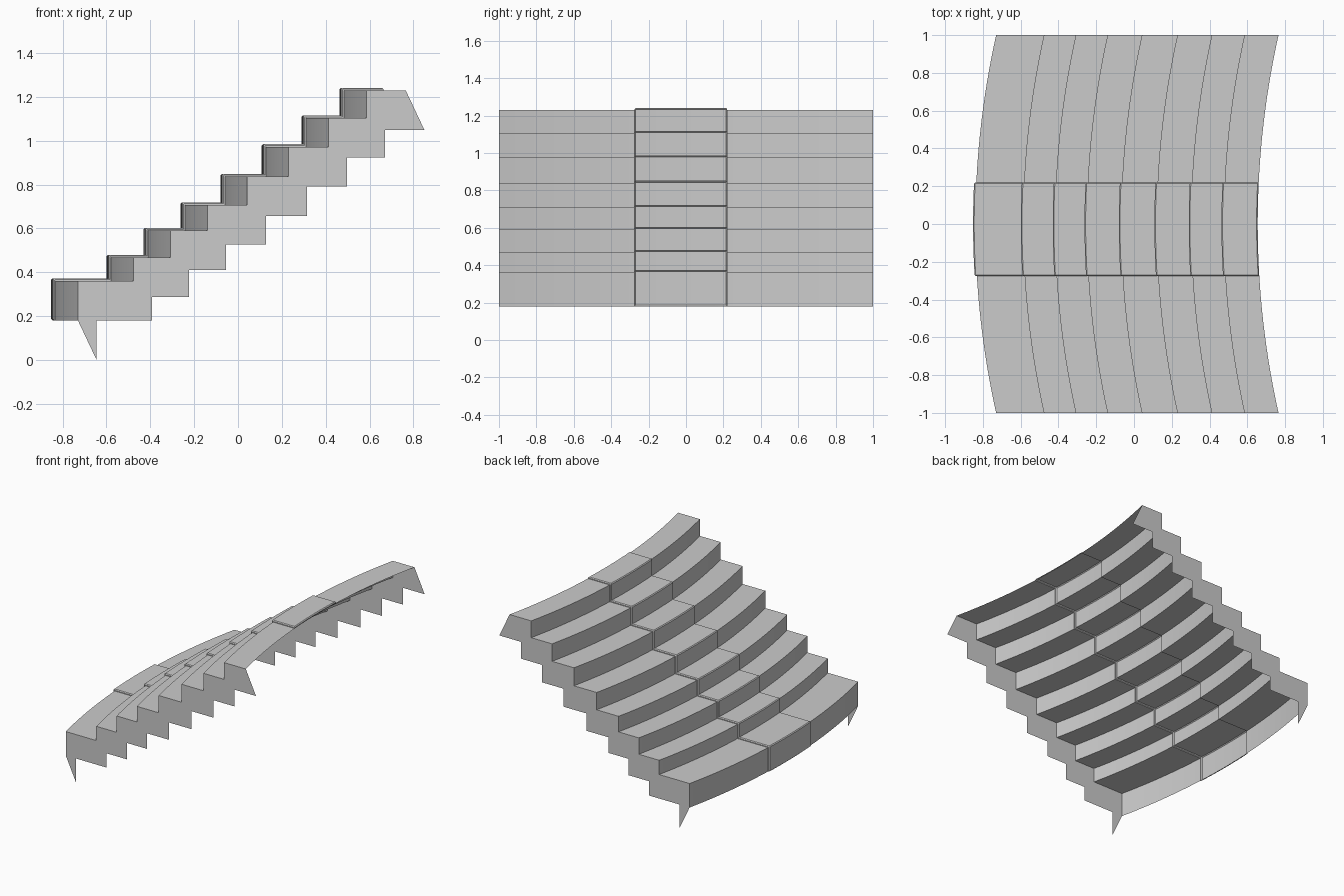
import bpy
from math import sqrt

if "Cube" in bpy.data.objects:
    bpy.data.objects.remove(bpy.data.objects["Cube"])

# Stair profile at the side ends: riser positions and tread heights
RISERS = [-0.73, -0.477, -0.308, -0.14, 0.042, 0.23, 0.412, 0.585]
LEVELS = [0.36, 0.467, 0.59, 0.707, 0.837, 0.972, 1.103, 1.229]
BACK, BOTTOM = 0.765, 0.18
SAG = 0.11
RADIUS = (1 + SAG ** 2) / (2 * SAG)


def bow(y):
    """Forward bulge of the curved steps at position y."""
    return sqrt(RADIUS ** 2 - y * y) - (RADIUS - SAG)


def build(name, verts, faces):
    mesh = bpy.data.meshes.new(name)
    mesh.from_pydata(verts, [], faces)
    obj = bpy.data.objects.new(name, mesh)
    bpy.context.collection.objects.link(obj)
    bpy.context.view_layer.objects.active = obj
    obj.select_set(True)
    bpy.ops.object.shade_smooth_by_angle(angle=0.5)
    obj.select_set(False)
    return obj


def profile():
    pts = [(RISERS[0], BOTTOM)]
    for i, (x, z) in enumerate(zip(RISERS, LEVELS)):
        pts.append((x, z))
        pts.append((RISERS[i + 1] if i < len(RISERS) - 1 else BACK, z))
    return pts


def runner_profile(d):
    """Step profile raised by d, with slightly eased nosings and closed ends."""
    c = d * 0.5
    pts = [(RISERS[0], BOTTOM), (RISERS[0] - d + c, BOTTOM), (RISERS[0] - d, BOTTOM + c)]
    for i, (x, z) in enumerate(zip(RISERS, LEVELS)):
        pts += [(x - d, z + d - c), (x - d + c, z + d)]
        if i < len(RISERS) - 1:
            pts.append((RISERS[i + 1] - d, z + d))
    return pts + [(BACK - c, LEVELS[-1] + d), (BACK, LEVELS[-1] + d - c), (BACK, LEVELS[-1])]


def loft(name, sections):
    """Skin a list of (y, profile) sections, bowed forward."""
    n = len(sections[0][1])
    verts = [(x - bow(y), y, z) for y, pts in sections for x, z in pts]
    faces = [(k * n + i, k * n + i + 1, (k + 1) * n + i + 1, (k + 1) * n + i)
             for k in range(len(sections) - 1) for i in range(n - 1)]
    return build(name, verts, faces)


def span(a, b, n):
    return [a + (b - a) * i / n for i in range(n + 1)]


# Curved treads and risers on either side of the runner
Y0, Y1 = -0.275, 0.22
loft("steps_near", [(y, profile()) for y in span(-1, Y0, 12)])
loft("steps_far", [(y, profile()) for y in span(Y1, 1, 12)])

# Raised central runner with eased side edges
D, E = 0.012, 0.006
sections = [(Y0, runner_profile(0)), (Y0, runner_profile(D - E))]
sections += [(y, runner_profile(D)) for y in span(Y0 + E, Y1 - E, 8)]
sections += [(Y1, runner_profile(D - E)), (Y1, runner_profile(0))]
loft("carpet_runner", sections)

# Flat zigzag stringers: the step profile swept down and back
top = profile()
for name, y in (("stringer_near", -1), ("stringer_far", 1)):
    n = len(top)
    verts = [(x, y, z) for x, z in top] + [(x + 0.085, y, z - 0.18) for x, z in top]
    build(name, verts, [(i, i + 1, n + i + 1, n + i) for i in range(n - 1)])
